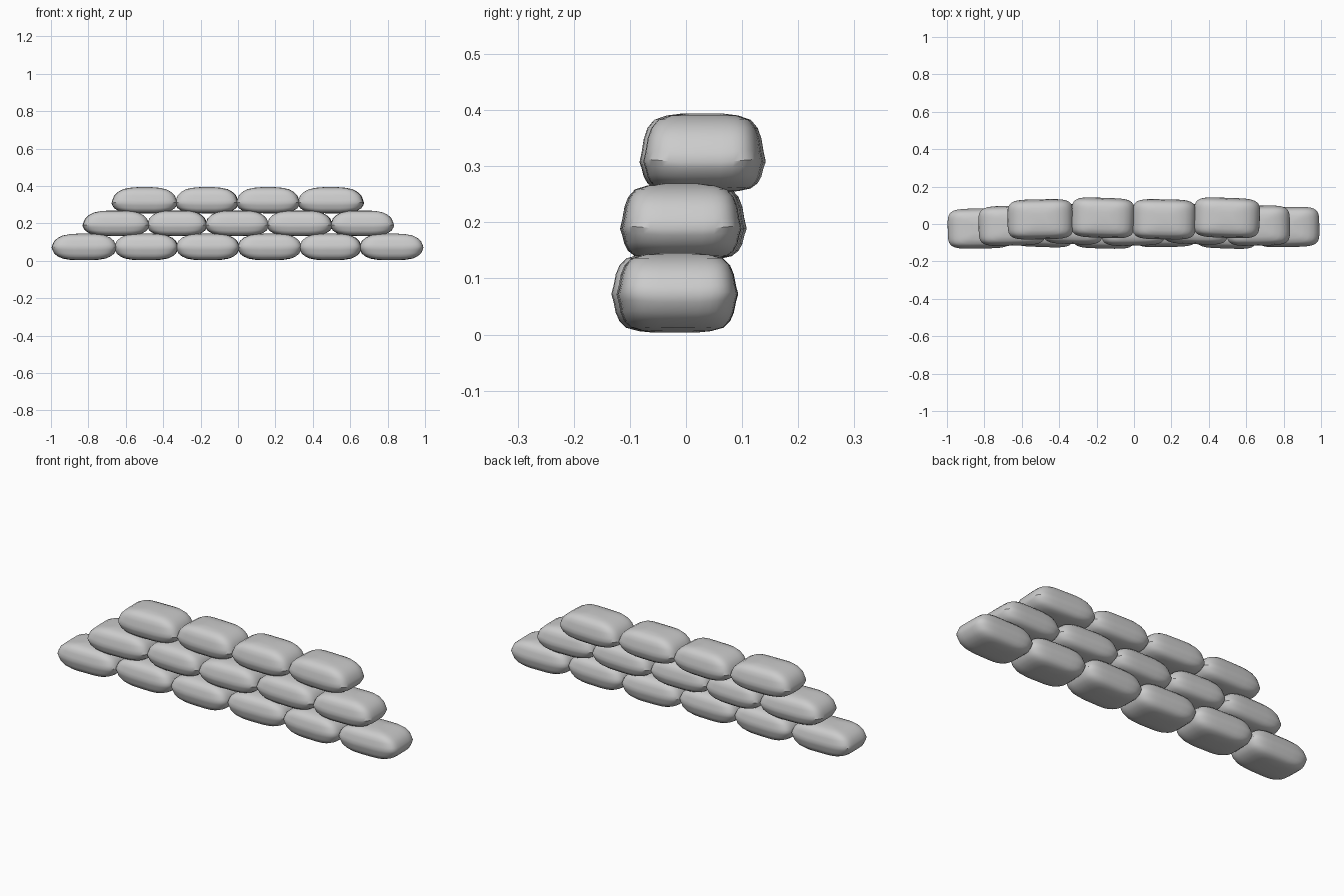
import bpy, bmesh, math

if "Cube" in bpy.data.objects:
    bpy.data.objects.remove(bpy.data.objects["Cube"])

# pillow profile: (length scale, width scale, height fraction) from seam to crown
PROFILE = [(1, 1, 0), (.975, .965, .2), (.92, .93, .48), (.81, .87, .70),
           (.66, .76, .87), (.45, .55, .96), (.22, .3, 1)]
SEGS = 40


def sp(v, e):
    return math.copysign(abs(v) ** e, v)


def sandbag(name, x0, x1, y, seam, top, bottom, yaw):
    bm = bmesh.new()
    hx, hy = (x1 - x0) / 2, 0.107

    def ring(fx, fy, z):
        verts = []
        for i in range(SEGS):
            a = 2 * math.pi * (i + .5) / SEGS
            cx, cy = sp(math.cos(a), .42), sp(math.sin(a), .42)
            # seam lifts a little at the corners
            lift = 0.010 * abs(cx * cy) ** 2 * (1 - abs(z - seam) / .08)
            verts.append(bm.verts.new((hx * fx * cx, hy * fy * cy, z + lift)))
        return verts

    rings = [ring(fx, fy, seam + f * (bottom - seam)) for fx, fy, f in reversed(PROFILE[1:])]
    rings += [ring(fx, fy, seam + f * (top - seam)) for fx, fy, f in PROFILE]
    for a, b in zip(rings, rings[1:]):
        for i in range(SEGS):
            j = (i + 1) % SEGS
            bm.faces.new((a[i], a[j], b[j], b[i]))
    bm.faces.new(rings[0][::-1])
    bm.faces.new(rings[-1])
    me = bpy.data.meshes.new(name)
    bm.to_mesh(me)
    bm.free()
    ob = bpy.data.objects.new(name, me)
    ob.location = ((x0 + x1) / 2, y, 0)
    ob.rotation_euler.z = math.radians(yaw)
    bpy.context.collection.objects.link(ob)
    bpy.ops.object.select_all(action='DESELECT')
    ob.select_set(True)
    bpy.context.view_layer.objects.active = ob
    bpy.ops.object.shade_smooth_by_angle(angle=math.radians(38))


# courses: bag boundaries in x, centre y, seam / top / bottom z, yaw per bag
COURSES = [
    ("bottom", [-.99, -.655, -.325, .003, .335, .655, .985], -.02, .07, .145, .003, [1, -2, -1.5, 1, -2, 1]),
    ("middle", [-.825, -.48, -.17, .16, .50, .828], -.005, .187, .269, .132, [1.5, -2, 1, -2, 1]),
    ("top", [-.67, -.33, -.003, .325, .667], .029, .306, .394, .253, [1, -2, -1, -2]),
]
for row, xs, y, seam, top, bottom, yaws in COURSES:
    for k, yaw in enumerate(yaws):
        sandbag(f"{row}_sandbag_{k + 1}", xs[k] - .006, xs[k + 1] + .006,
                y + (.004 if k % 2 else -.004), seam, top, bottom, yaw)
